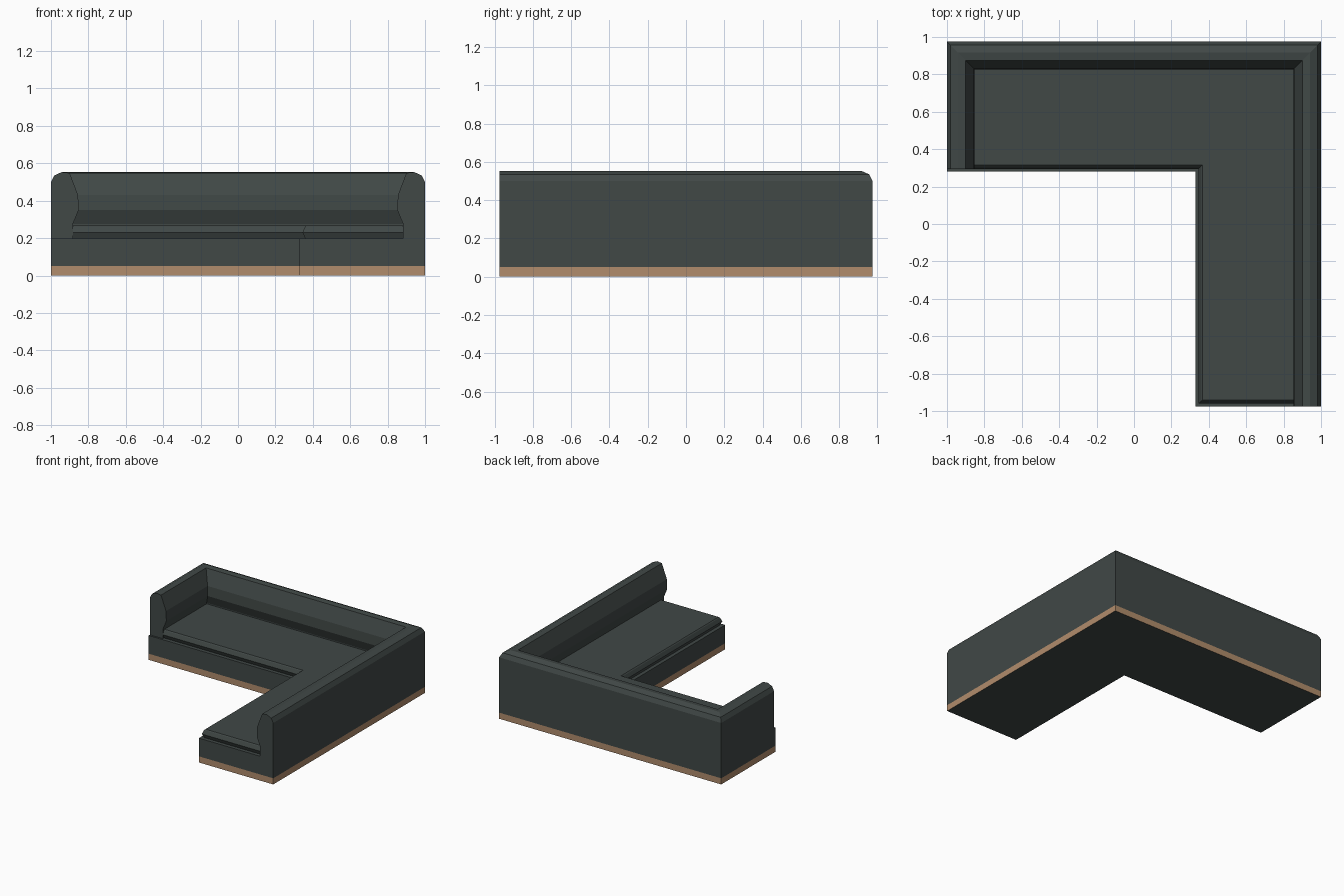
import bpy, bmesh

if "Cube" in bpy.data.objects:
    bpy.data.objects.remove(bpy.data.objects["Cube"])


def material(name, rgb):
    m = bpy.data.materials.new(name)
    m.diffuse_color = (*rgb, 1.0)
    m.use_nodes = True
    m.node_tree.nodes["Principled BSDF"].inputs["Base Color"].default_value = m.diffuse_color
    return m


fabric = material("charcoal fabric", (0.052, 0.065, 0.062))
wood = material("light wood", (0.44, 0.265, 0.15))


def loft(name, rings, mats, bottom_index=0):
    """Join equal-length closed rings with quads and cap both ends."""
    bm = bmesh.new()
    vs = [[bm.verts.new(p) for p in ring] for ring in rings]
    n = len(rings[0])
    for a, b in zip(vs, vs[1:]):
        for i in range(n):
            j = (i + 1) % n
            bm.faces.new((a[i], a[j], b[j], b[i]))
    bm.faces.new(vs[0][::-1])
    bm.faces.new(vs[-1])
    bmesh.ops.recalc_face_normals(bm, faces=bm.faces)
    bm.normal_update()
    for f in bm.faces:
        if f.normal.z < -0.9:
            f.material_index = bottom_index
    me = bpy.data.meshes.new(name)
    bm.to_mesh(me)
    bm.free()
    for m in mats:
        me.materials.append(m)
    ob = bpy.data.objects.new(name, me)
    bpy.context.collection.objects.link(ob)
    return ob


W, D = 1.0, 0.975          # half width, half depth
IX, IY = 0.33, 0.28        # inner corner of the L


def l_shape(z, inset=0.0, back=0.0):
    """L outline; inset moves seat fronts, back moves the sides with a backrest."""
    return [(-W + back, IY + inset, z), (IX + inset, IY + inset, z),
            (IX + inset, -D + inset, z), (W - back, -D + inset, z),
            (W - back, D - back, z), (-W + back, D - back, z)]


# wooden plinth with a dark underside
loft("plinth", [l_shape(0.0), l_shape(0.05)], [wood, fabric], 1)

# upholstered base
loft("base", [l_shape(0.05), l_shape(0.198)], [fabric])

# L-shaped seat cushion with a bulging edge
edge = [(0.03, 0.198), (0.015, 0.23), (0.028, 0.26), (0.035, 0.267)]
loft("seat_cushion", [l_shape(z, i, 0.115) for i, z in edge], [fabric])

# backrest: profile (distance inward, height) swept with mitred corners
profile = [(0, 0.198), (0, 0.50), (0.018, 0.535), (0.058, 0.553), (0.10, 0.548),
           (0.145, 0.43), (0.148, 0.35), (0.117, 0.275), (0.117, 0.198)]
rings = [
    [(-W + d, IY + 0.015, z) for d, z in profile],
    [(-W + d, D - d, z) for d, z in profile],
    [(W - d, D - d, z) for d, z in profile],
    [(W - d, -D, z) for d, z in profile],
]
loft("backrest", rings, [fabric])
